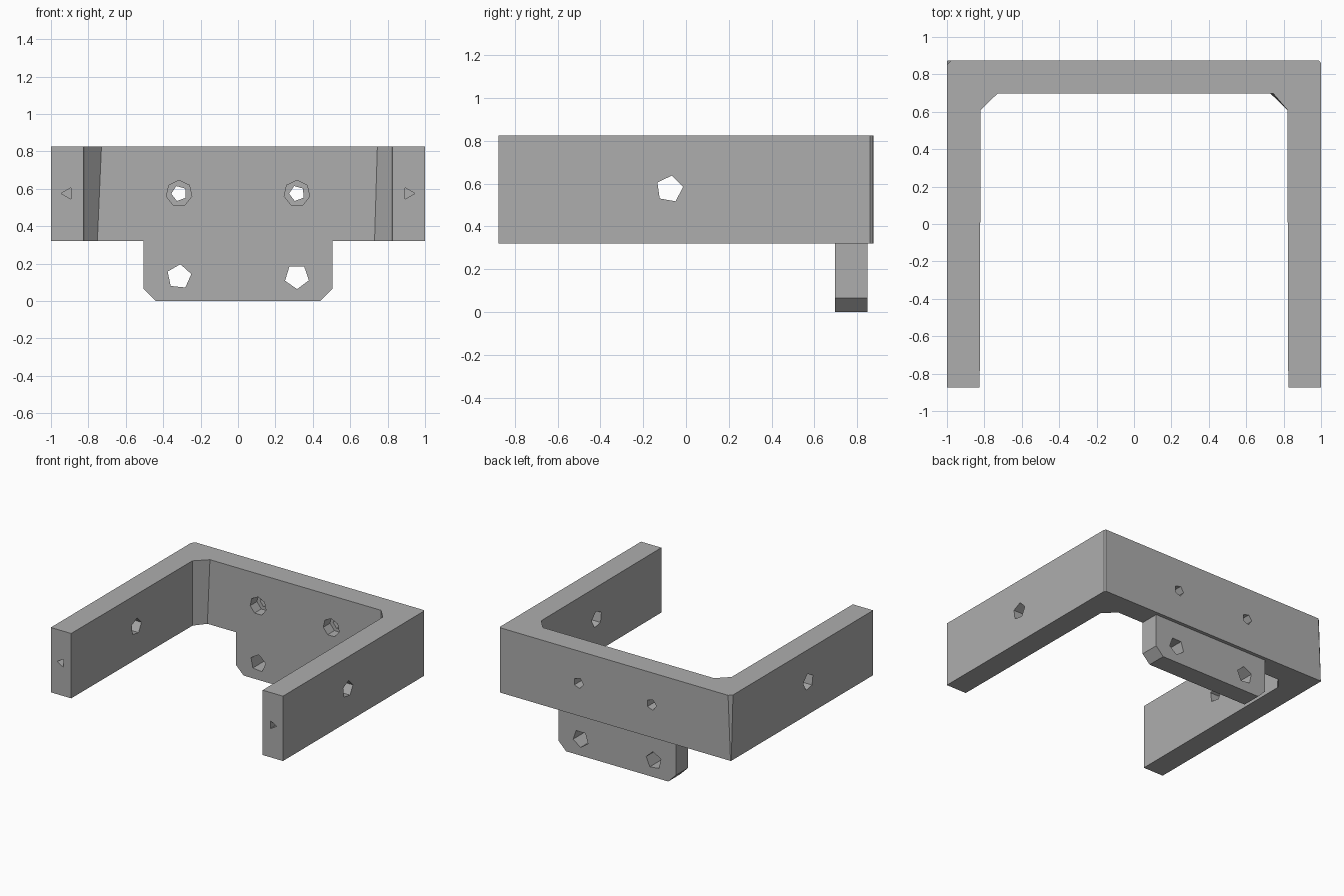
import bpy, bmesh, math
from mathutils import Vector

old = bpy.data.objects.get("Cube")
if old:
    bpy.data.objects.remove(old, do_unlink=True)

GREY = (0.42, 0.42, 0.42, 1)
grey = bpy.data.materials.new("plain grey")
grey.use_nodes = True
grey.diffuse_color = GREY
grey.node_tree.nodes["Principled BSDF"].inputs["Base Color"].default_value = GREY


def loft(name, start, end):
    """Solid between two matching outlines."""
    bm = bmesh.new()
    a = [bm.verts.new(p) for p in start]
    b = [bm.verts.new(p) for p in end]
    bm.faces.new(a)
    bm.faces.new(b)
    for i in range(len(a)):
        j = (i + 1) % len(a)
        bm.faces.new((a[i], a[j], b[j], b[i]))
    bmesh.ops.recalc_face_normals(bm, faces=bm.faces)
    mesh = bpy.data.meshes.new(name)
    bm.to_mesh(mesh)
    bm.free()
    obj = bpy.data.objects.new(name, mesh)
    bpy.context.scene.collection.objects.link(obj)
    mesh.materials.append(grey)
    return obj


def drill(target, centre, radius, sides, turn, axis, length):
    """Cut a faceted hole from centre along +x or +y."""
    ring = []
    for i in range(sides):
        t = math.radians(turn) + math.tau * i / sides
        u, v = radius * math.cos(t), radius * math.sin(t)
        offset = Vector((0, u, v)) if axis == "x" else Vector((u, 0, v))
        ring.append(Vector(centre) + offset)
    step = Vector((length, 0, 0)) if axis == "x" else Vector((0, length, 0))
    cutter = loft("hole_cutter", ring, [p + step for p in ring])
    mod = target.modifiers.new("hole", "BOOLEAN")
    mod.operation = "DIFFERENCE"
    mod.solver = "EXACT"
    mod.object = cutter
    cutter.hide_render = True
    cutter.hide_set(True)
    cutters.append(cutter)


cutters = []


def frame_outline(z, left_in, right_in, corner):
    """U-shaped outline with cut inner corners and slightly cut back corners."""
    pts = [(-1, -0.875), (-0.825, -0.875), (-0.82, 0.61), (left_in, 0.697),
           (right_in, 0.697), (0.82, 0.61), (0.825, -0.875), (1, -0.875),
           (1, 0.86), (0.99, 0.873), (corner - 1, 0.875), (-1, 0.875 - corner)]
    return [(x, y, z) for x, y in pts]


# U-shaped frame
frame = loft("u_frame", frame_outline(0.32, -0.752, 0.73, 0.004),
             frame_outline(0.825, -0.73, 0.745, 0.025))

# Mounting tab with cut lower corners
tab_shape = [(-0.505, 0.32), (-0.505, 0.065), (-0.44, 0),
             (0.44, 0), (0.505, 0.065), (0.505, 0.32)]
tab = loft("mounting_tab", [(x, 0.697, z) for x, z in tab_shape],
           [(x, 0.847, z) for x, z in tab_shape])

# Holes: side arms, back wall with counterbores, arm ends, tab
drill(frame, (-1.2, -0.077, 0.575), 0.064, 5, 80, "x", 2.4)
for side in (-1, 1):
    x = side * 0.315
    drill(frame, (x, 0.6, 0.575), 0.042, 5, 110, "y", 0.4)
    drill(frame, (x, 0.6, 0.575), 0.07, 7, 90, "y", 0.18)
    drill(frame, (side * 0.91, -1, 0.575), 0.036, 3, 0 if side > 0 else 180, "y", 0.4)
    drill(tab, (x, 0.6, 0.13), 0.067, 5, 55 if side > 0 else 84, "y", 0.4)

# Apply the cuts and remove the cutters
bpy.context.view_layer.update()
for obj in (frame, tab):
    graph = bpy.context.evaluated_depsgraph_get()
    cut = bpy.data.meshes.new_from_object(obj.evaluated_get(graph))
    obj.modifiers.clear()
    obj.data = cut
    cut.materials.clear()
    cut.materials.append(grey)
    for face in cut.polygons:
        face.material_index = 0
for cutter in cutters:
    bpy.data.objects.remove(cutter, do_unlink=True)
